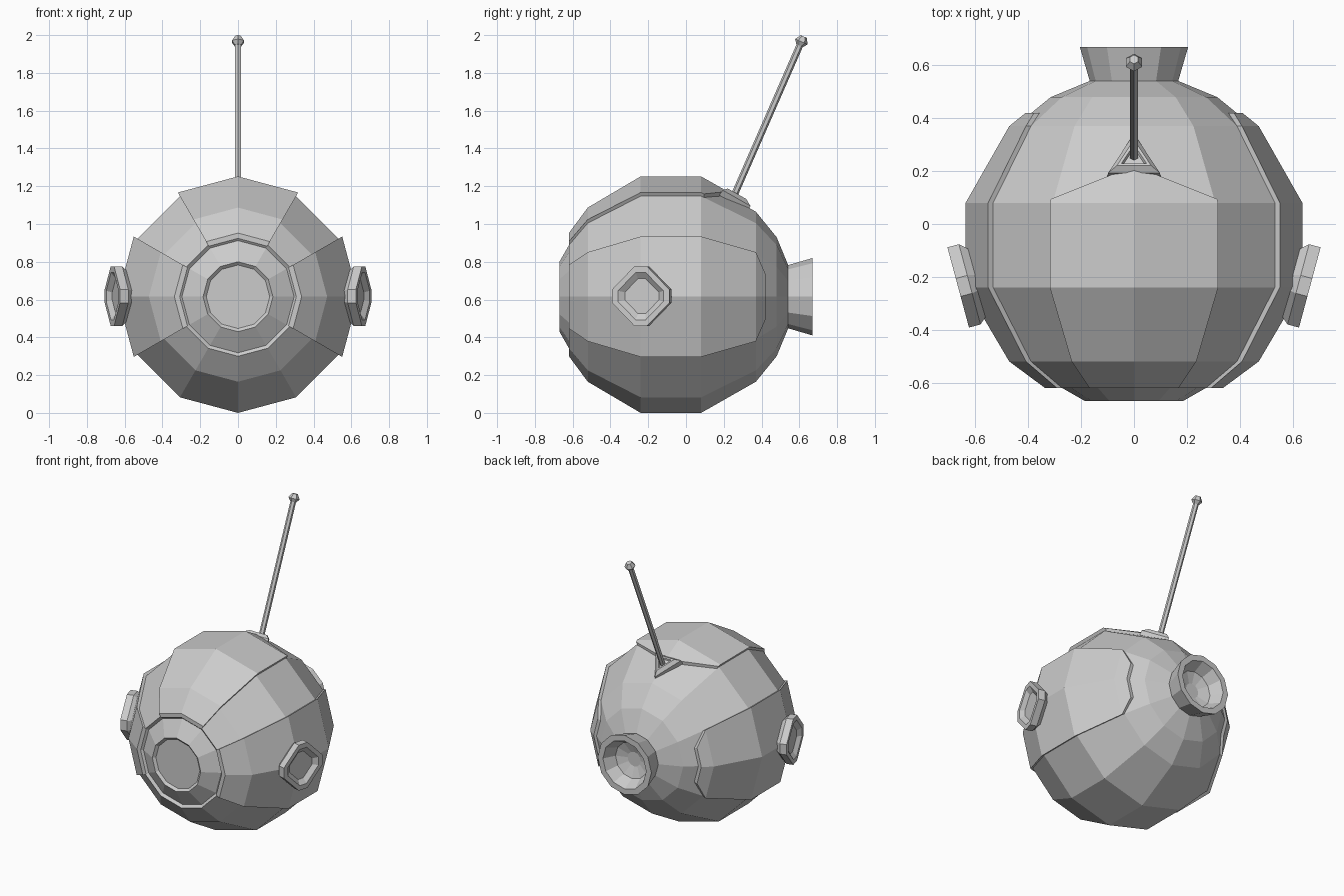
import bpy, bmesh
from math import sin, cos, radians
from mathutils import Vector

cube = bpy.data.objects.get("Cube")
if cube:
    bpy.data.objects.remove(cube, do_unlink=True)

grey = bpy.data.materials.new("light grey")
grey.use_nodes = True
grey.diffuse_color = (0.6, 0.6, 0.6, 1)
grey.node_tree.nodes["Principled BSDF"].inputs["Base Color"].default_value = (0.6, 0.6, 0.6, 1)

CENTRE_Z = 0.615
STEP = 30            # degrees per facet of the twelve-sided hull


def finish(bm, name):
    """Turn a bmesh into a flat-shaded object."""
    bmesh.ops.remove_doubles(bm, verts=bm.verts, dist=1e-5)
    bmesh.ops.recalc_face_normals(bm, faces=bm.faces)
    mesh = bpy.data.meshes.new(name)
    bm.to_mesh(mesh)
    bm.free()
    mesh.materials.append(grey)
    obj = bpy.data.objects.new(name, mesh)
    bpy.context.collection.objects.link(obj)
    return obj


def loft(name, rings, angles, origin, axis, up):
    """Sweep (distance, radius) rings along an axis; both ends are capped."""
    axis, up, origin = Vector(axis).normalized(), Vector(up), Vector(origin)
    u = (up - axis * up.dot(axis)).normalized()
    v = axis.cross(u)
    bm = bmesh.new()
    loops = []
    for d, r in rings:
        loops.append([bm.verts.new(origin + axis * d + r * (u * cos(radians(a)) + v * sin(radians(a))))
                      for a in angles])
    n = len(angles)
    for lo, hi in zip(loops, loops[1:]):
        for i in range(n):
            j = (i + 1) % n
            bm.faces.new((lo[i], lo[j], hi[j], hi[i]))
    bm.faces.new(loops[0])
    bm.faces.new(loops[-1])
    return finish(bm, name)


def regular(n):
    return [360 * i / n for i in range(n)]


# Hull: faceted ball around the y axis with a sunken nose cap
hull = [(-0.62, 0.315), (-0.52, 0.45), (-0.24, 0.615), (0.08, 0.615),
        (0.37, 0.45), (0.48, 0.315), (0.54, 0.17)]
nose = [(-0.655, 0.168), (-0.67, 0.185), (-0.606, 0.297)]
loft("hull", nose + hull, regular(12), (0, 0, CENTRE_Z), (0, 1, 0), (0, 0, 1))


def hull_point(y, angle):
    """Point on the faceted hull; the angle runs from the top towards +x."""
    for (y0, r0), (y1, r1) in zip(hull, hull[1:]):
        if y0 <= y <= y1:
            r = r0 + (r1 - r0) * (y - y0) / (y1 - y0)
            break
    r *= cos(radians(STEP / 2)) / cos(radians(angle % STEP - STEP / 2))
    return Vector((r * sin(radians(angle)), y, CENTRE_Z + r * cos(radians(angle))))


def panel(name, rows, sink=0.006, height=0.022):
    """Raised armour plate following the hull."""
    bm = bmesh.new()

    def shift(co, amount):
        return co + Vector((co.x, 0, co.z - CENTRE_Z)).normalized() * amount

    grid = [[bm.verts.new(shift(hull_point(y, a), -sink)) for y, a in row] for row in rows]
    for lo, hi in zip(grid, grid[1:]):
        for i in range(len(lo) - 1):
            bm.faces.new((lo[i], lo[i + 1], hi[i + 1], hi[i]))
    out = bmesh.ops.extrude_face_region(bm, geom=bm.faces[:], use_keep_orig=True)
    for v in out["geom"]:
        if isinstance(v, bmesh.types.BMVert):
            v.co = shift(v.co, sink + height)
    return finish(bm, name)


def row(y, middle, half):
    return [(y, middle - half), (y, middle), (y, middle + half)]


# Armour plates: pointed one on top, one on each side
front_ys = [y for y, r in hull[:4]]
panel("top_panel", [row(y, 0, 30) for y in front_ys] + [[(0.095, -30), (0.22, 0), (0.095, 30)]])
for side, middle in (("left", 90), ("right", 270)):
    panel(side + "_panel", [row(y, middle, 30) for y in front_ys]
          + [row(0.37, middle, 30), row(0.42, middle, 18)])

# Side ports: square frames with cut corners, turned slightly forward
corners = [q + s for q in (0, 90, 180, 270) for s in (-12.6, 12.6)]
port = [(-0.12, 0.125), (-0.08, 0.13), (-0.045, 0.161), (0, 0.161),
        (0, 0.128), (-0.024, 0.095)]
for side, s in (("left", 1), ("right", -1)):
    loft(side + "_port", port, corners, (0.665 * s, -0.24, CENTRE_Z + 0.003),
         (0.966 * s, -0.26, 0), (0, 0, 1))

# Rear nozzle: flared, with a hollow bowl
loft("rear_nozzle", [(0.50, 0.155), (0.54, 0.167), (0.67, 0.205), (0.67, 0.165),
                     (0.59, 0.125), (0.565, 0.05)],
     regular(12), (0, 0, CENTRE_Z), (0, 1, 0), (0, 0, 1))

# Antenna: triangular socket, leaning rod and faceted tip
loft("antenna_socket", [(-0.02, 0.117), (0.012, 0.113), (0.033, 0.075), (0.033, 0.055), (0.022, 0.045)],
     regular(3), (0, 0.237, 1.141), (0, 0.495, 0.87), (0, 1, 0))
foot, top = Vector((0, 0.25, 1.14)), Vector((0, 0.602, 1.945))
lean = top - foot
loft("antenna_rod", [(0, 0.018), (lean.length, 0.018)], regular(6), foot, lean, (0, 1, 0))
loft("antenna_tip", [(0, 0.02), (0.022, 0.036), (0.052, 0.018)], regular(6), top, lean, (0, 1, 0))
